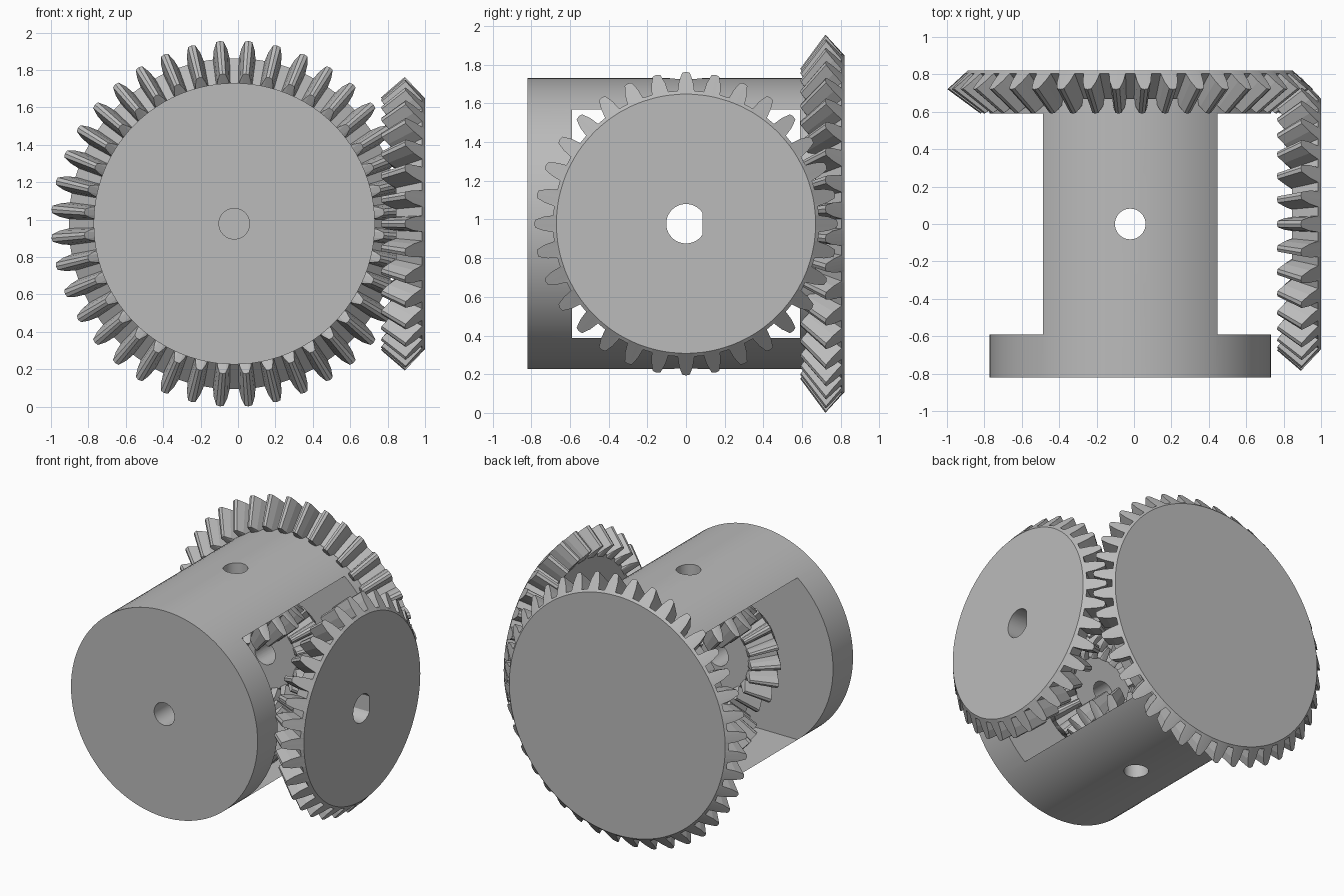
import bpy, bmesh, math
from mathutils import Vector, Matrix

if "Cube" in bpy.data.objects:
    bpy.data.objects.remove(bpy.data.objects["Cube"], do_unlink=True)

CENTRE = Vector((-0.02, 0, 0.978))   # point where all the gear axes cross

steel = bpy.data.materials.new("plain grey metal")
steel.use_nodes = True
GREY = (0.5, 0.5, 0.5, 1)
steel.diffuse_color = GREY
steel.node_tree.nodes["Principled BSDF"].inputs["Base Color"].default_value = GREY

# one tooth: (share of the pitch, share of the tooth height)
TOOTH = [(-0.32, 0), (-0.25, 0.5), (-0.13, 0.95), (0, 1), (0.13, 0.95), (0.25, 0.5), (0.32, 0)]


def bevel_gear(name, axis, teeth, phase, back, root, tip, inner, bore=0, flat=1):
    """back, root, tip are (radius, distance from the crossing point);
    inner scales the outer tooth ends towards that point."""
    bm = bmesh.new()
    steps = [((i + phase + f) * math.tau / teeth, h) for i in range(teeth) for f, h in TOOTH]

    def circle(r, z, cut=9):
        pts = [(r * math.cos(a), min(r * math.sin(a), cut), z) for a, h in steps]
        return [bm.verts.new(p) for p in pts]

    def tooth_ring(k):
        out = []
        for a, h in steps:
            r = k * (root[0] + h * (tip[0] - root[0]))
            z = k * (root[1] + h * (tip[1] - root[1]))
            out.append(bm.verts.new((r * math.cos(a), r * math.sin(a), z)))
        return out

    front_z = root[1] * inner
    rings = [circle(*back), tooth_ring(1), tooth_ring(inner), circle(root[0] * inner * 0.97, front_z)]
    if bore:
        rings += [circle(bore, front_z, flat), circle(bore, back[1], flat)]
        rings.append(rings[0])
    else:
        bm.faces.new(rings[0])
        bm.faces.new(rings[-1])
    n = len(steps)
    for a, b in zip(rings, rings[1:]):
        for i in range(n):
            j = (i + 1) % n
            bm.faces.new((a[i], a[j], b[j], b[i]))
    bmesh.ops.recalc_face_normals(bm, faces=bm.faces)
    mesh = bpy.data.meshes.new(name)
    bm.to_mesh(mesh)
    bm.free()
    mesh.materials.append(steel)
    obj = bpy.data.objects.new(name, mesh)
    bpy.context.collection.objects.link(obj)
    turn = Vector((0, 0, 1)).rotation_difference(Vector(axis))
    obj.matrix_world = Matrix.Translation(CENTRE) @ turn.to_matrix().to_4x4()
    return obj


def cylinder(name, radius, start, end, along_y=True, sides=96):
    mid = (start + end) / 2
    offset = Vector((0, mid, 0)) if along_y else Vector((0, 0, mid))
    bpy.ops.mesh.primitive_cylinder_add(
        vertices=sides, radius=radius, depth=end - start, location=CENTRE + offset,
        rotation=(math.pi / 2 if along_y else 0, 0, 0))
    obj = bpy.context.object
    obj.name = name
    return obj


def cut(target, cutter):
    cutter.hide_render = True
    mod = target.modifiers.new("cut", "BOOLEAN")
    mod.operation = "DIFFERENCE"
    mod.solver = "EXACT"
    mod.object = cutter
    bpy.context.view_layer.objects.active = target
    bpy.ops.object.modifier_apply(modifier=mod.name)
    bpy.data.objects.remove(cutter, do_unlink=True)


# carrier drum with a square window through it and shaft holes
drum = cylinder("carrier_drum", 0.752, -0.82, 0.67)
drum.data.materials.append(steel)
bpy.ops.mesh.primitive_cube_add(size=1, location=CENTRE)
window = bpy.context.object
window.scale = (2, 1.18, 1.18)
cut(drum, window)
cut(drum, cylinder("shaft_bore", 0.082, -1, 0.655, True, 48))
cut(drum, cylinder("cross_pin_bore", 0.082, -1, 1, False, 48))
bpy.ops.object.select_all(action="DESELECT")
drum.select_set(True)
bpy.context.view_layer.objects.active = drum
bpy.ops.object.shade_smooth_by_angle(angle=math.radians(30))

# large ring gear and the drive pinion that meets it
bevel_gear("ring_gear", (0, 1, 0), 40, 0.5, (0.87, 0.82), (0.885, 0.805), (0.98, 0.72), 0.82)
bevel_gear("drive_pinion", (1, 0, 0), 32, 0, (0.67, 1.02), (0.688, 1.005), (0.785, 0.912), 0.86,
           bore=0.102, flat=0.085)

# four equal gears inside the carrier
for name, axis, phase in (("front_side_gear", (0, -1, 0), 0), ("back_side_gear", (0, 1, 0), 0),
                          ("top_spider_gear", (0, 0, 1), 0.5), ("bottom_spider_gear", (0, 0, -1), 0.5)):
    bevel_gear(name, axis, 20, phase, (0.3, 0.592), (0.37, 0.5), (0.46, 0.41), 0.68, bore=0.082)
